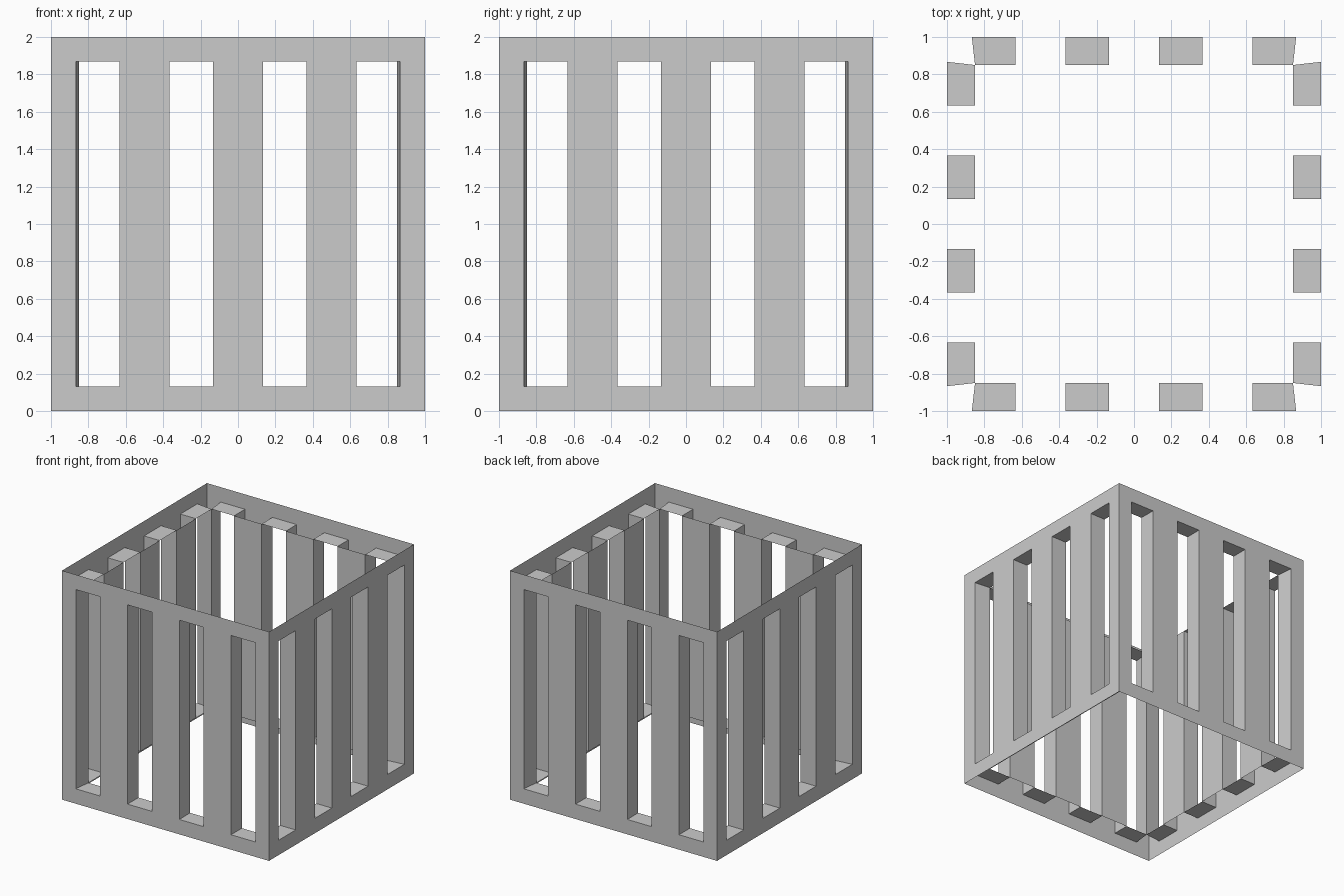
import bpy, bmesh, math
from mathutils import Matrix

if "Cube" in bpy.data.objects:
    bpy.data.objects.remove(bpy.data.objects["Cube"])

H = 1.0                      # half width of the crate
IN = 0.85                    # plane of the inner slats
Z0, Z1 = 0.13, 1.87          # slot bottom and top
SLOTS = [(-0.867, -0.633), (-0.367, -0.133), (0.133, 0.367), (0.633, 0.867)]


def inner(x):
    """Slot edge position on the inner plane; end slots meet at the corner."""
    return max(-IN, min(IN, x))


def build_wall(name, angle):
    bm = bmesh.new()

    def quad(*pts):
        bm.faces.new([bm.verts.new(p) for p in pts])

    def panel(xa, xb, za, zb, y=-H):
        quad((xa, y, za), (xb, y, za), (xb, y, zb), (xa, y, zb))

    # Outer sheet: rails and bars around the slots
    edges = [-H] + [x for s in SLOTS for x in s] + [H]
    for i in range(len(edges) - 1):
        a, b = edges[i], edges[i + 1]
        panel(a, b, 0, Z0)
        panel(a, b, Z1, 2)
        if i % 2 == 0:
            panel(a, b, Z0, Z1)

    # Slot linings running inward
    for a, b in SLOTS:
        ring_out = [(a, -H, Z0), (b, -H, Z0), (b, -H, Z1), (a, -H, Z1)]
        ring_in = [(inner(x), -IN, z) for x, _, z in ring_out]
        for i in range(4):
            j = (i + 1) % 4
            quad(ring_out[i], ring_out[j], ring_in[j], ring_in[i])

    # Inner slats between neighbouring slots
    for (_, b), (a, _) in zip(SLOTS, SLOTS[1:]):
        quad((b, -IN, Z0), (b, -IN, Z1), (a, -IN, Z1), (a, -IN, Z0))

    bmesh.ops.remove_doubles(bm, verts=bm.verts, dist=1e-4)
    bmesh.ops.recalc_face_normals(bm, faces=bm.faces)
    bm.transform(Matrix.Rotation(angle, 4, 'Z'))
    mesh = bpy.data.meshes.new(name)
    bm.to_mesh(mesh)
    bm.free()
    bpy.context.collection.objects.link(bpy.data.objects.new(name, mesh))


# Four matching slotted walls, open at top and bottom
for k, side in enumerate(["front", "right", "back", "left"]):
    build_wall(side + "_slotted_wall", k * math.pi / 2)
